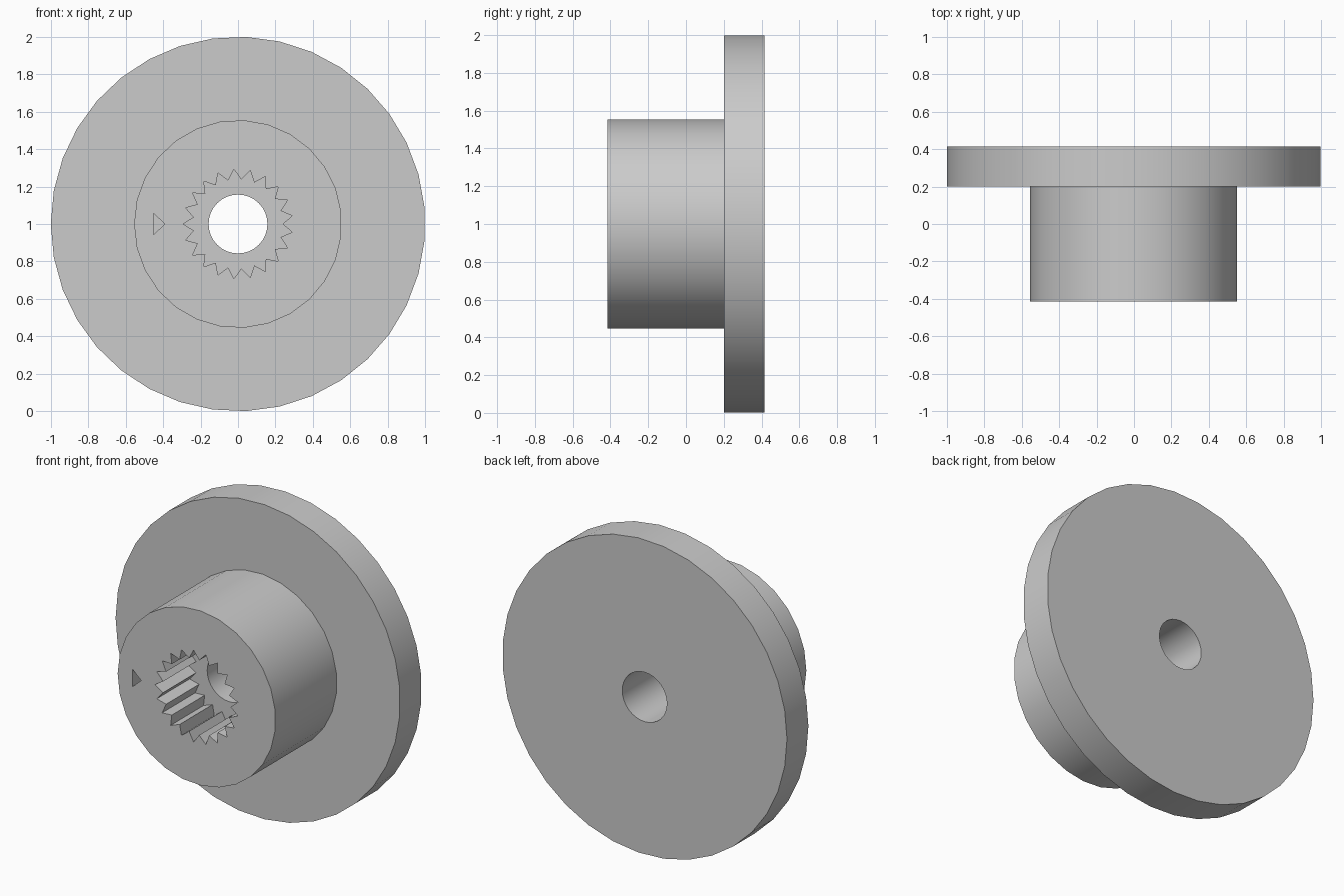
import bpy, bmesh, math

if "Cube" in bpy.data.objects:
    bpy.data.objects.remove(bpy.data.objects["Cube"])

CENTRE_Z = 1.0

grey = bpy.data.materials.new("plain_grey")
grey.diffuse_color = (0.6, 0.6, 0.6, 1)
grey.use_nodes = True
grey.node_tree.nodes["Principled BSDF"].inputs["Base Color"].default_value = grey.diffuse_color


def polygon(radii, count):
    """Points around the axis, starting at the left; radii repeat in turn."""
    pts = []
    for i in range(count):
        r = radii[i % len(radii)]
        a = math.pi - math.tau * i / count
        pts.append((r * math.cos(a), CENTRE_Z + r * math.sin(a)))
    return pts


def prism(name, outline, y0, y1):
    """Extrude an x-z outline from y0 to y1."""
    bm = bmesh.new()
    front = [bm.verts.new((x, y0, z)) for x, z in outline]
    back = [bm.verts.new((x, y1, z)) for x, z in outline]
    bm.faces.new(front)
    bm.faces.new(back[::-1])
    n = len(outline)
    for i in range(n):
        j = (i + 1) % n
        bm.faces.new((front[i], back[i], back[j], front[j]))
    bmesh.ops.recalc_face_normals(bm, faces=bm.faces)
    mesh = bpy.data.meshes.new(name)
    bm.to_mesh(mesh)
    bm.free()
    obj = bpy.data.objects.new(name, mesh)
    bpy.context.collection.objects.link(obj)
    mesh.materials.append(grey)
    return obj


def combine(target, tool, operation):
    """Apply a boolean and discard the tool object."""
    mod = target.modifiers.new(operation, 'BOOLEAN')
    mod.operation = operation
    mod.solver = 'EXACT'
    mod.object = tool
    bpy.context.view_layer.objects.active = target
    bpy.ops.object.modifier_apply(modifier=mod.name)
    bpy.data.objects.remove(tool)


# Wide disc with a narrower hub in front
body = prism("flanged_hub", polygon([1.0], 35), 0.20, 0.415)
combine(body, prism("hub", polygon([0.555], 27), -0.415, 0.30), 'UNION')

# Toothed socket, through bore and triangular index mark
combine(body, prism("socket", polygon([0.293, 0.238], 42), -0.5, -0.085), 'DIFFERENCE')
combine(body, prism("bore", polygon([0.157], 32), -0.6, 0.6), 'DIFFERENCE')
mark = [(-0.45, 1.055), (-0.39, 1.0), (-0.45, 0.945)]
combine(body, prism("index_mark", mark, -0.5, -0.315), 'DIFFERENCE')

# Smooth round walls, crisp rims and teeth
bpy.ops.object.select_all(action='DESELECT')
body.select_set(True)
bpy.context.view_layer.objects.active = body
bpy.ops.object.shade_smooth_by_angle(angle=math.radians(30))
